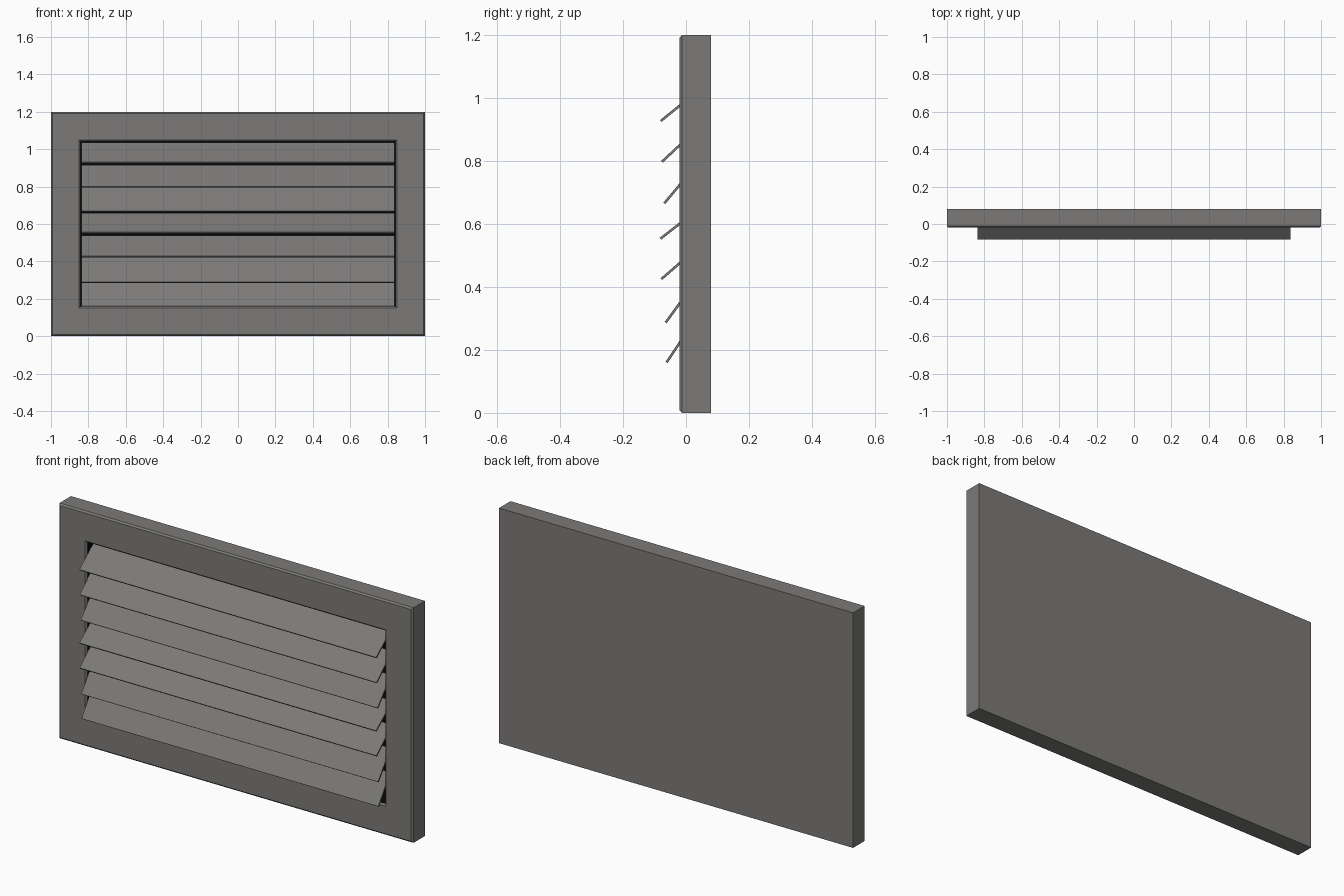
import bpy, bmesh
from math import radians
from mathutils import Matrix, Vector

cube = bpy.data.objects.get("Cube")
if cube:
    bpy.data.objects.remove(cube, do_unlink=True)


def material(name, rgb):
    mat = bpy.data.materials.new(name)
    mat.use_nodes = True
    color = (*rgb, 1)
    mat.diffuse_color = color
    mat.node_tree.nodes["Principled BSDF"].inputs["Base Color"].default_value = color
    return mat


def make_object(name, bm, *mats):
    bmesh.ops.recalc_face_normals(bm, faces=bm.faces)
    mesh = bpy.data.meshes.new(name)
    bm.to_mesh(mesh)
    bm.free()
    for mat in mats:
        mesh.materials.append(mat)
    obj = bpy.data.objects.new(name, mesh)
    bpy.context.collection.objects.link(obj)
    return obj


grey = material("warm grey", (0.2, 0.195, 0.19))
black = material("black interior", (0.002, 0.002, 0.002))

# Frame: rectangular rings from the back panel, round the front, into the recess
BACK, FRONT, FLOOR, MID_Z = 0.08, -0.02, 0.07, 0.6
CHAMFER = 0.008
rings = [
    (1.0, 0.6, BACK),
    (1.0, 0.6, FRONT + CHAMFER),
    (1.0 - CHAMFER, 0.6 - CHAMFER, FRONT),
    (0.85, 0.45, FRONT),
    (0.85 - CHAMFER, 0.45 - CHAMFER, FRONT + CHAMFER),
    (0.85 - CHAMFER, 0.45 - CHAMFER, FLOOR),
]
bm = bmesh.new()
loops = [[bm.verts.new((sx * w, y, MID_Z + sz * h))
          for sx, sz in ((-1, -1), (1, -1), (1, 1), (-1, 1))]
         for w, h, y in rings]
for a, b in zip(loops, loops[1:]):
    for i in range(4):
        j = (i + 1) % 4
        bm.faces.new((a[i], a[j], b[j], b[i]))
bm.faces.new(loops[0])
bm.faces.new(loops[-1])
# The recess walls and floor are black
for face in bm.faces:
    c = face.calc_center_median()
    if abs(c.x) < 0.845 and abs(c.z - MID_Z) < 0.445 and FRONT + CHAMFER < c.y < BACK - 0.005:
        face.material_index = 1
make_object("frame", bm, grey, black)

# Louvre slats, bottom to top, each tilted a little differently
WIDTH, LENGTH, THICK = 1.676, 0.168, 0.008
for n, tilt in enumerate((56, 54, 41, 38, 50, 43, 39)):
    bm = bmesh.new()
    bmesh.ops.create_cube(bm, size=1)
    bmesh.ops.scale(bm, vec=Vector((WIDTH, LENGTH, THICK)), verts=bm.verts)
    place = Matrix.Translation((0, -0.015, 0.23 + 0.125 * n)) @ Matrix.Rotation(radians(tilt), 4, "X")
    bmesh.ops.transform(bm, matrix=place, verts=bm.verts)
    make_object(f"slat_{n + 1}", bm, grey)
